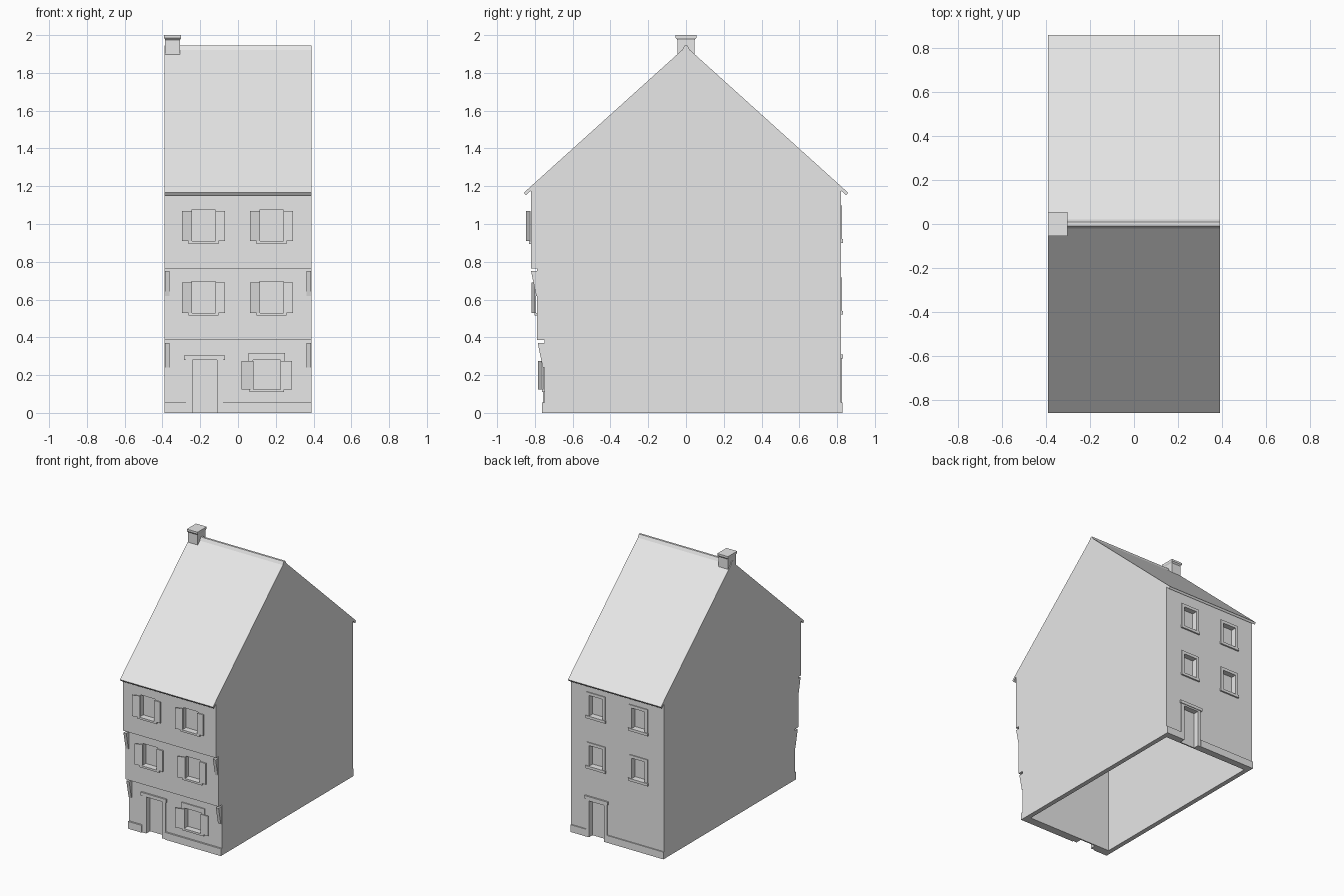
import bpy
import bmesh
from math import atan2
from mathutils import Matrix, Vector

cube = bpy.data.objects.get("Cube")
if cube:
    bpy.data.objects.remove(cube)

plaster = bpy.data.materials.new("light grey")
plaster.use_nodes = True
grey = (0.8, 0.8, 0.8, 1)
plaster.diffuse_color = grey
plaster.node_tree.nodes["Principled BSDF"].inputs["Base Color"].default_value = grey

HALF = 0.39


def finish(name, bm):
    bmesh.ops.recalc_face_normals(bm, faces=bm.faces)
    mesh = bpy.data.meshes.new(name)
    bm.to_mesh(mesh)
    bm.free()
    mesh.materials.append(plaster)
    obj = bpy.data.objects.new(name, mesh)
    bpy.context.collection.objects.link(obj)
    return obj


def extrude(name, outline, x0, x1):
    """Extrude a (y, z) outline along x."""
    bm = bmesh.new()
    face = bm.faces.new([bm.verts.new((x0, y, z)) for y, z in outline])
    out = bmesh.ops.extrude_face_region(bm, geom=[face])
    moved = [v for v in out["geom"] if isinstance(v, bmesh.types.BMVert)]
    bmesh.ops.translate(bm, verts=moved, vec=(x1 - x0, 0, 0))
    return finish(name, bm)


def box(name, x0, x1, y0, y1, z0, z1):
    return extrude(name, [(y0, z0), (y1, z0), (y1, z1), (y0, z1)], x0, x1)


def carve(target, cutter):
    mod = target.modifiers.new("carve", "BOOLEAN")
    mod.operation = "DIFFERENCE"
    mod.solver = "EXACT"
    mod.object = cutter
    bpy.context.view_layer.update()
    graph = bpy.context.evaluated_depsgraph_get()
    mesh = bpy.data.meshes.new_from_object(target.evaluated_get(graph))
    target.modifiers.clear()
    target.data = mesh
    bpy.data.objects.remove(cutter)


def surround(name, opening, y0, y1, border, top):
    """Frame made of two jambs and a head around an opening."""
    x0, x1, z0, z1 = opening
    box(name + "_jamb_a", x0 - border, x0, y0, y1, z0, z1)
    box(name + "_jamb_b", x1, x1 + border, y0, y1, z0, z1)
    box(name + "_head", x0 - border, x1 + border, y0, y1, z1, z1 + top)


# House shell: storeys step outward at the front, open underneath
shell = extrude("house_walls", [
    (-0.75, 0), (-0.75, 0.385), (-0.79, 0.385), (-0.79, 0.765), (-0.82, 0.765),
    (-0.82, 1.185), (0, 1.925), (0.82, 1.185), (0.82, 0)], -HALF, HALF)
carve(shell, extrude("cavity", [
    (-0.70, -0.1), (-0.70, 1.25), (0, 1.88), (0.775, 1.18), (0.775, -0.1)],
    -HALF + 0.035, HALF - 0.035))

# Front windows with sills and shutters
front_windows = [("ground", 0.08, 0.225, 0.125, 0.28, -0.75)]
for storey, z0, wall in (("middle", 0.53, -0.79), ("upper", 0.91, -0.82)):
    for side, x0 in (("right", -0.245), ("left", 0.115)):
        front_windows.append((storey + "_" + side, x0, x0 + 0.125, z0, z0 + 0.165, wall))
for label, x0, x1, z0, z1, wall in front_windows:
    name = label + "_window"
    carve(shell, box("cutter", x0, x1, wall - 0.1, wall + 0.035, z0, z1))
    box(name + "_sill", x0 - 0.018, x1 + 0.018, wall - 0.012, wall + 0.01, z0 - 0.015, z0)
    if label == "ground":
        surround(name, (x0, x1, z0, z1), wall - 0.008, wall + 0.01, 0.025, 0.037)
    width = 0.065 if label == "ground" else 0.055
    base = wall - (0.01 if label == "ground" else 0.004)
    # Outward-folded shutter beside a nearly flat one
    swung = box(name + "_shutter_right", -width, 0, -0.006, 0, z0, z1 - 0.005)
    swung.matrix_world = Matrix.Translation((x0, base, 0)) @ Matrix.Rotation(atan2(0.018, width), 4, "Z")
    box(name + "_shutter_left", x1, x1 + width - 0.005, base - 0.008, base, z0, z1 - 0.005)

# Front door with its lintel
carve(shell, box("cutter", -0.24, -0.11, -0.9, -0.71, -0.1, 0.28))
box("front_door_lintel", -0.285, -0.07, -0.762, -0.74, 0.28, 0.305)
for side, x0, x1 in (("right", -0.275, -0.24), ("left", -0.11, -0.08)):
    box("front_door_jamb_" + side, x0, x1, -0.756, -0.74, 0, 0.28)

# Plinths, interrupted by the doors
box("front_plinth_right", -HALF, -0.275, -0.763, -0.74, 0, 0.055)
box("front_plinth_left", -0.08, HALF, -0.763, -0.74, 0, 0.055)
box("back_plinth_right", -HALF, 0.085, 0.81, 0.828, 0, 0.055)
box("back_plinth_left", 0.26, HALF, 0.81, 0.828, 0, 0.055)

# Back windows
for storey, z0 in (("middle", 0.54), ("upper", 0.92)):
    for side, x in (("right", -0.178), ("left", 0.178)):
        name = "back_" + storey + "_window_" + side
        opening = (x - 0.055, x + 0.055, z0, z0 + 0.155)
        carve(shell, box("cutter", opening[0], opening[1], 0.785, 0.9, z0, z0 + 0.155))
        surround(name, opening, 0.81, 0.827, 0.023, 0.022)
        box(name + "_sill", x - 0.083, x + 0.083, 0.81, 0.832, z0 - 0.02, z0)

# Back door
carve(shell, box("cutter", 0.11, 0.235, 0.785, 0.9, -0.1, 0.275))
surround("back_door", (0.11, 0.235, 0, 0.275), 0.81, 0.827, 0.025, 0.012)
box("back_door_lintel", 0.075, 0.27, 0.81, 0.832, 0.287, 0.31)

# Tapered brackets under each overhang
for storey, wall, top in (("lower", -0.75, 0.37), ("upper", -0.785, 0.75)):
    for side, x in (("right", -0.378), ("left", 0.372)):
        extrude("bracket_" + storey + "_" + side, [
            (wall + 0.01, top), (wall - 0.035, top), (wall - 0.03, top - 0.025),
            (wall - 0.008, top - 0.13), (wall + 0.01, top - 0.13)], x - 0.009, x + 0.015)

# Roof slopes, ridge and eaves
for name, s in (("front_roof", -1), ("back_roof", 1)):
    extrude(name, [(0, 1.94), (s * 0.858, 1.166), (s * 0.848, 1.152), (0, 1.92)], -HALF, HALF)
extrude("ridge_cap", [(-0.02, 1.922), (-0.008, 1.945), (0.008, 1.945), (0.02, 1.922)], -HALF, HALF)

# Chimney with a flared cap
chimney_centre = Vector((-0.346, 0, 0))
bm = bmesh.new()
rings = []
for z, hx, hy in ((1.89, 0.04, 0.046), (1.975, 0.04, 0.046), (1.985, 0.045, 0.055), (2.0, 0.045, 0.055)):
    corners = ((-hx, -hy), (hx, -hy), (hx, hy), (-hx, hy))
    rings.append([bm.verts.new(chimney_centre + Vector((x, y, z))) for x, y in corners])
for low, high in zip(rings, rings[1:]):
    for i in range(4):
        j = (i + 1) % 4
        bm.faces.new((low[i], low[j], high[j], high[i]))
bm.faces.new(rings[0])
bm.faces.new(rings[-1])
finish("chimney", bm)
